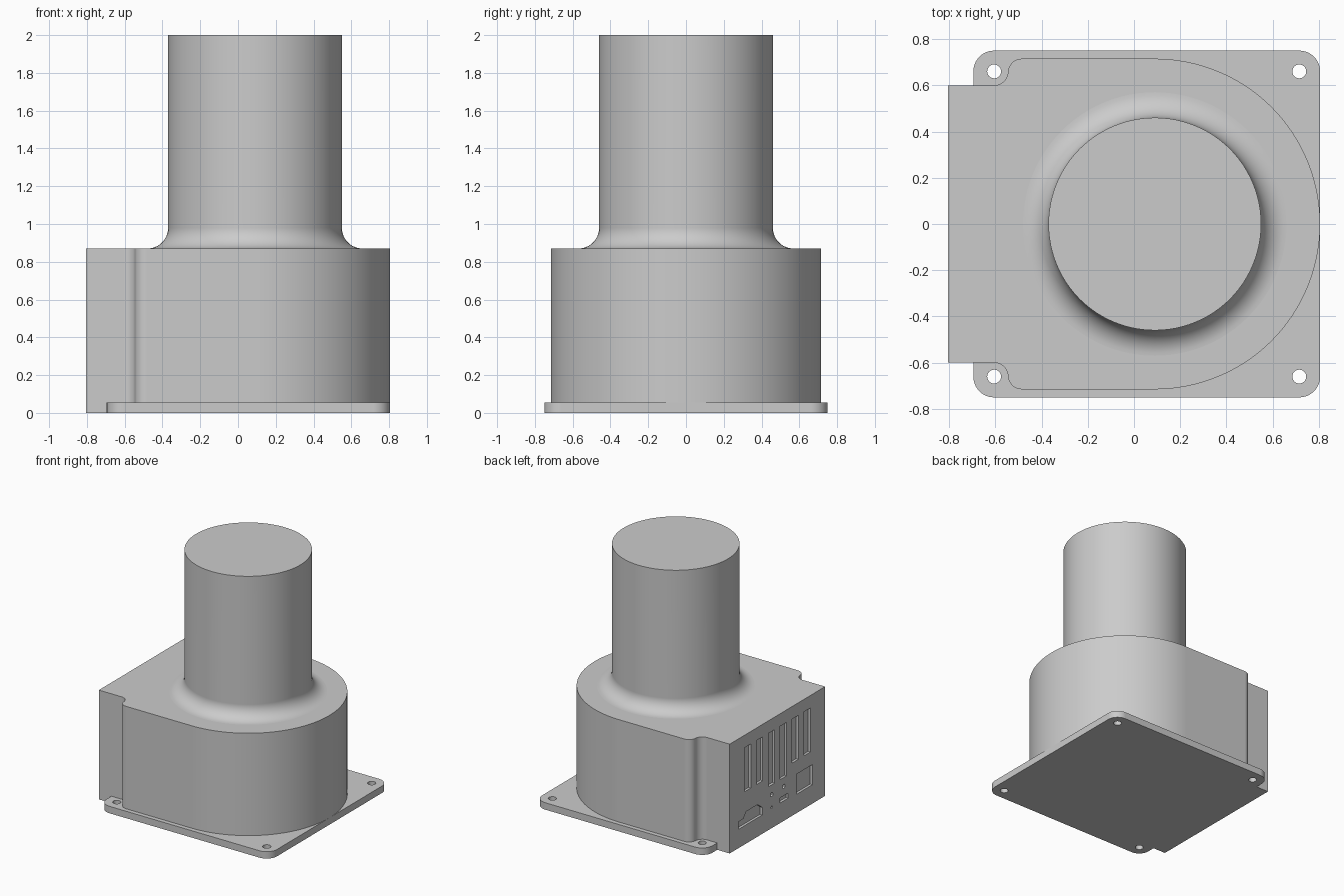
import bpy, bmesh
from math import cos, sin, radians

if "Cube" in bpy.data.objects:
    bpy.data.objects.remove(bpy.data.objects["Cube"], do_unlink=True)

grey = bpy.data.materials.new("light grey")
grey.use_nodes = True
grey.diffuse_color = (0.6, 0.6, 0.6, 1)
grey.node_tree.nodes["Principled BSDF"].inputs["Base Color"].default_value = (0.6, 0.6, 0.6, 1)


def arc(cx, cy, r, a0, a1, n):
    steps = [radians(a0 + (a1 - a0) * i / n) for i in range(n + 1)]
    return [(cx + r * cos(a), cy + r * sin(a)) for a in steps]


def circle(cx, cy, r, n=24):
    return arc(cx, cy, r, 0, 360, n)[:-1]


def rect(a0, a1, b0, b1):
    return [(a0, b0), (a1, b0), (a1, b1), (a0, b1)]


def make_object(name, bm):
    bmesh.ops.recalc_face_normals(bm, faces=bm.faces)
    mesh = bpy.data.meshes.new(name)
    bm.to_mesh(mesh)
    bm.free()
    mesh.materials.append(grey)
    obj = bpy.data.objects.new(name, mesh)
    bpy.context.collection.objects.link(obj)
    return obj


def prism(name, outlines, lo, hi, along_x=False):
    """Extrude closed outlines along z, or along x for (y, z) outlines."""
    bm = bmesh.new()
    for pts in outlines:
        rings = [[bm.verts.new((h, a, b) if along_x else (a, b, h)) for a, b in pts]
                 for h in (lo, hi)]
        for ring in rings:
            bm.faces.new(ring)
        for i in range(len(pts)):
            j = (i + 1) % len(pts)
            bm.faces.new((rings[0][i], rings[0][j], rings[1][j], rings[1][i]))
    return make_object(name, bm)


def activate(obj):
    bpy.ops.object.select_all(action='DESELECT')
    obj.select_set(True)
    bpy.context.view_layer.objects.active = obj


def cut(obj, cutter):
    activate(obj)
    mod = obj.modifiers.new("cut", 'BOOLEAN')
    mod.operation = 'DIFFERENCE'
    mod.solver = 'EXACT'
    mod.object = cutter
    bpy.ops.object.modifier_apply(modifier=mod.name)
    bpy.data.objects.remove(cutter, do_unlink=True)


def smooth(obj):
    activate(obj)
    bpy.ops.object.shade_smooth_by_angle(angle=radians(30))
    mod = obj.modifiers.new("even normals", 'WEIGHTED_NORMAL')
    mod.keep_sharp = True


AXIS_X, TOP = 0.09, 0.87

# Base plate with rounded corners and four screw holes
corners = [(0.715, 0.66, 0), (-0.605, 0.66, 90), (-0.605, -0.66, 180), (0.715, -0.66, 270)]
outline = [p for x, y, a in corners for p in arc(x, y, 0.09, a, a + 90, 10)]
plate = prism("base_plate", [outline], 0, 0.055)
holes = [circle(x, y, 0.03) for x, y, a in corners]
cut(plate, prism("hole_cutter", holes, -0.1, 0.1))
smooth(plate)

# Housing: round on one side, stepped in around the screws on the other
half = arc(AXIS_X, 0, 0.715, 0, 90, 48)
half += arc(-0.485, 0.655, 0.06, 90, 180, 10)
half += arc(-0.605, 0.66, 0.06, 0, -90, 10)
half.append((-0.805, 0.6))
housing = prism("housing", [half + [(x, -y) for x, y in reversed(half[1:])]], 0, TOP)

# Engraved sockets on the end panel, measured from its +y edge
ports = []
for i in range(6):
    y = 0.415 - 0.15 * i
    ports.append(rect(y - 0.08, y, 0.345 if i in (2, 3) else 0.42, 0.77))
ports.append(rect(-0.44, -0.24, 0.15, 0.31))
ports.append(rect(-0.135, -0.03, 0.16, 0.2))
ports.append([(0.49, 0.15), (0.19, 0.15), (0.19, 0.21), (0.25, 0.255),
              (0.39, 0.255), (0.43, 0.21), (0.49, 0.21)])
ports += [circle(0.07, 0.266, 0.016, 12), circle(-0.08, 0.275, 0.016, 12),
          circle(0.07, 0.165, 0.01, 12)]
cut(housing, prism("port_cutter", ports, -0.85, -0.785, along_x=True))
smooth(housing)

# Column with a flared foot, turned around its axis
profile = [(0.57, TOP - 0.03)] + arc(0.57, TOP + 0.11, 0.11, 270, 180, 12) + [(0.46, 2.0)]
bm = bmesh.new()
rings = [[bm.verts.new((AXIS_X + x, y, z)) for x, y in circle(0, 0, r, 96)] for r, z in profile]
for low, high in zip(rings, rings[1:]):
    for i in range(len(low)):
        j = (i + 1) % len(low)
        bm.faces.new((low[i], low[j], high[j], high[i]))
bm.faces.new(rings[0])
bm.faces.new(rings[-1])
smooth(make_object("column", bm))
